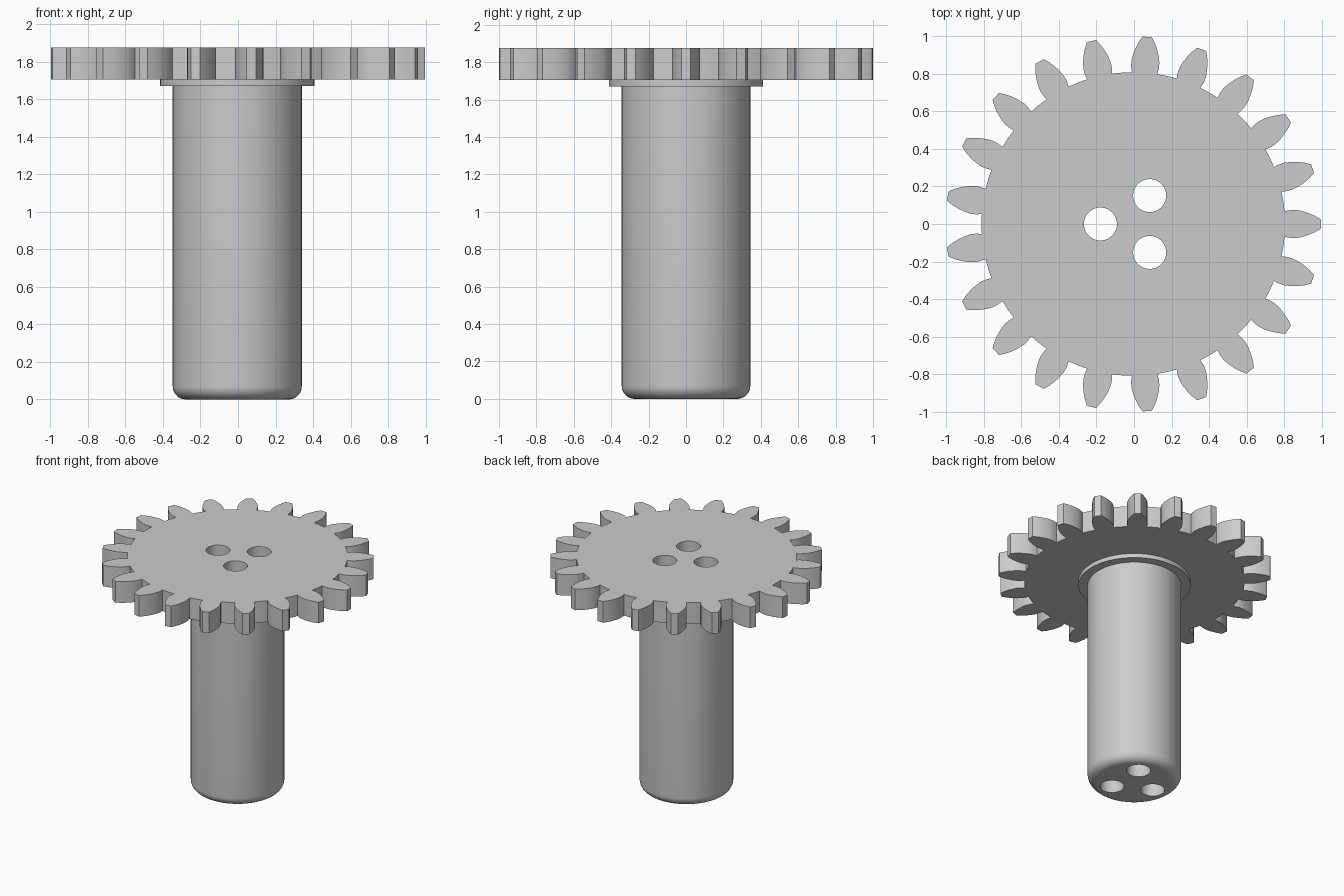
import bpy, bmesh, math
from mathutils import Matrix, Vector

cube = bpy.data.objects.get("Cube")
if cube:
    bpy.data.objects.remove(cube, do_unlink=True)

CENTRE_X = -0.004
TEETH = 21
GEAR_BOTTOM, GEAR_TOP = 1.704, 1.875

grey = bpy.data.materials.new("plain grey")
grey.use_nodes = True
colour = (0.6, 0.6, 0.6, 1)
grey.diffuse_color = colour
grey.node_tree.nodes["Principled BSDF"].inputs["Base Color"].default_value = colour


def make_object(name, bm):
    bmesh.ops.recalc_face_normals(bm, faces=bm.faces)
    mesh = bpy.data.meshes.new(name)
    bm.to_mesh(mesh)
    bm.free()
    mesh.materials.append(grey)
    obj = bpy.data.objects.new(name, mesh)
    obj.location.x = CENTRE_X
    bpy.context.collection.objects.link(obj)
    return obj


def lathe(name, profile, steps=96):
    """Revolve (radius, z) points around the z axis."""
    bm = bmesh.new()
    verts = [bm.verts.new((r, 0, z)) for r, z in profile]
    edges = [bm.edges.new(pair) for pair in zip(verts, verts[1:])]
    bmesh.ops.spin(bm, geom=verts + edges, cent=(0, 0, 0), axis=(0, 0, 1),
                   angle=math.tau, steps=steps)
    bmesh.ops.remove_doubles(bm, verts=bm.verts, dist=0.0001)
    return make_object(name, bm)


# Shaft with a rounded lower rim and a thin collar under the gear
SHAFT, FILLET = 0.344, 0.07
rim = [(SHAFT - FILLET + FILLET * math.sin(a), FILLET - FILLET * math.cos(a))
       for a in (math.pi / 2 * i / 8 for i in range(9))]
shaft = lathe("shaft_with_collar", [(0, 0)] + rim + [
    (SHAFT, 1.67), (0.412, 1.67), (0.412, GEAR_BOTTOM), (0, GEAR_BOTTOM)])

# Gear outline: one leaf-shaped tooth repeated, joined by the root circle
flank = [(0.806, 0.068), (0.835, 0.074), (0.865, 0.075), (0.9, 0.069),
         (0.935, 0.058), (0.97, 0.043), (1.0, 0.025)]
tooth = [(r, -w) for r, w in flank] + [(r, w) for r, w in reversed(flank)]
pitch = math.tau / TEETH
root = [(0.809 * math.cos(pitch * f), 0.809 * math.sin(pitch * f))
        for f in (0.4, 0.5, 0.6)]
bm = bmesh.new()
outline = []
for i in range(TEETH):
    turn = Matrix.Rotation(i * pitch, 3, "Z")
    outline += [bm.verts.new(turn @ Vector((x, y, GEAR_BOTTOM)))
                for x, y in tooth + root]
face = bm.faces.new(outline)
extruded = bmesh.ops.extrude_face_region(bm, geom=[face], use_keep_orig=True)
top = [g for g in extruded["geom"] if isinstance(g, bmesh.types.BMVert)]
bmesh.ops.translate(bm, verts=top, vec=(0, 0, GEAR_TOP - GEAR_BOTTOM))
gear = make_object("gear", bm)

# Three round holes running through the whole length
bm = bmesh.new()
for i in range(3):
    spot = (Matrix.Rotation(math.pi / 3 + i * math.tau / 3, 4, "Z")
            @ Matrix.Translation((0.175, 0, 1)))
    bmesh.ops.create_cone(bm, cap_ends=True, segments=48, radius1=0.088,
                          radius2=0.088, depth=3, matrix=spot)
cutter = make_object("hole_cutter", bm)
cutter.hide_render = True

for obj in (shaft, gear):
    cut = obj.modifiers.new("holes", "BOOLEAN")
    cut.operation = "DIFFERENCE"
    cut.solver = "EXACT"
    cut.object = cutter
    bpy.ops.object.select_all(action="DESELECT")
    obj.select_set(True)
    bpy.context.view_layer.objects.active = obj
    bpy.ops.object.modifier_apply(modifier=cut.name)
    bpy.ops.object.shade_smooth_by_angle(angle=math.radians(30))

bpy.data.objects.remove(cutter, do_unlink=True)
